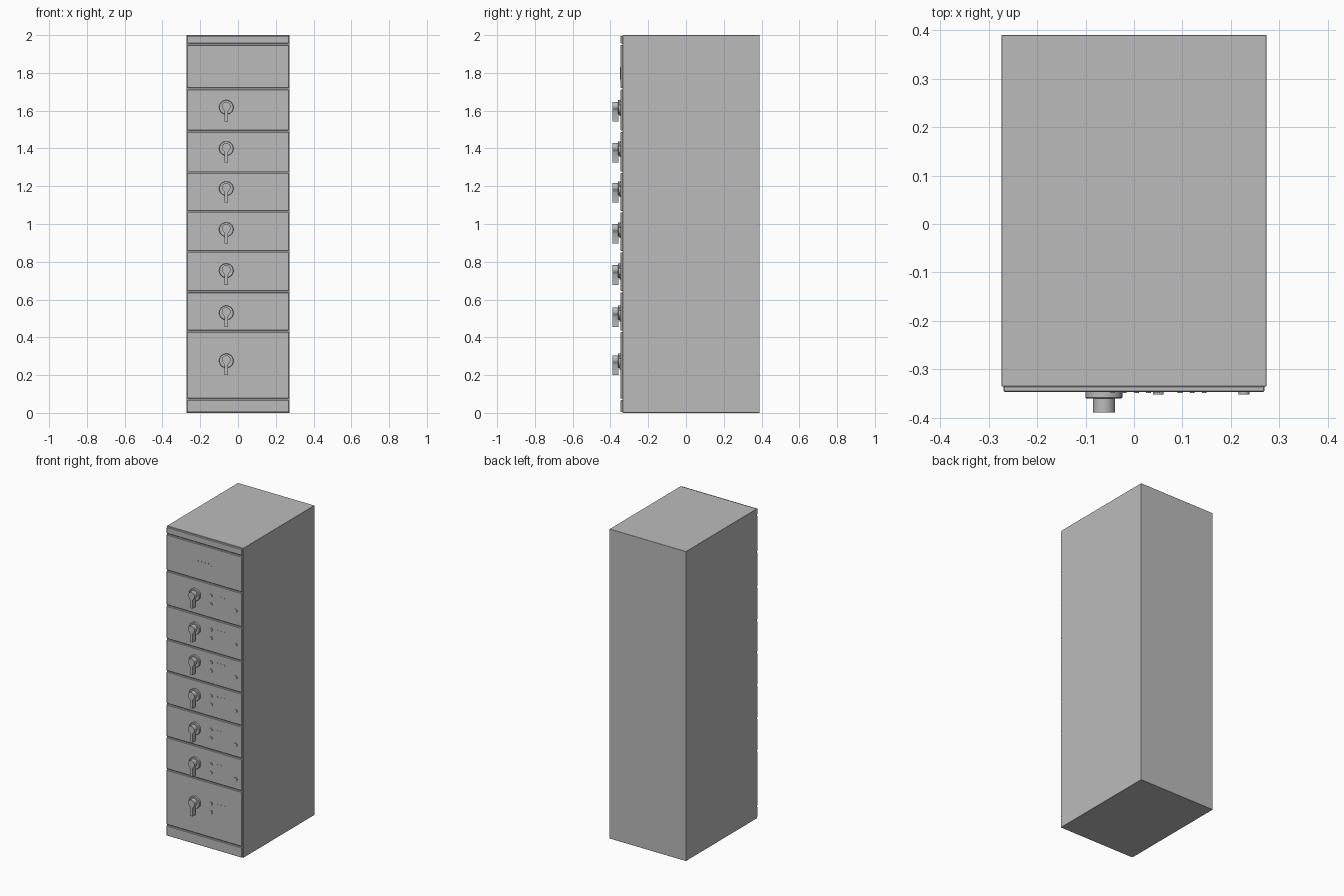
import bpy
import bmesh
import math

cube = bpy.data.objects.get("Cube")
if cube:
    bpy.data.objects.remove(cube, do_unlink=True)

grey = bpy.data.materials.new("cabinet_grey")
grey.use_nodes = True
colour = (0.5, 0.5, 0.5, 1)
grey.diffuse_color = colour
grey.node_tree.nodes["Principled BSDF"].inputs["Base Color"].default_value = colour

FRONT = -0.346      # outer face of the door panels
KNOB_X = -0.062


def finish(name, bm, bevel=0):
    mesh = bpy.data.meshes.new(name)
    bmesh.ops.recalc_face_normals(bm, faces=bm.faces)
    bm.to_mesh(mesh)
    bm.free()
    mesh.materials.append(grey)
    obj = bpy.data.objects.new(name, mesh)
    bpy.context.collection.objects.link(obj)
    if bevel:
        mod = obj.modifiers.new("Bevel", "BEVEL")
        mod.width = bevel
        mod.segments = 1
    return obj


def box(name, x0, x1, y0, y1, z0, z1, bevel=0):
    bm = bmesh.new()
    bmesh.ops.create_cube(bm, size=1)
    for v in bm.verts:
        v.co = (x1 if v.co.x > 0 else x0,
                y1 if v.co.y > 0 else y0,
                z1 if v.co.z > 0 else z0)
    return finish(name, bm, bevel)


def extruded(name, outline, y_back, y_front, bevel=0):
    """Extrude an x-z outline forward."""
    bm = bmesh.new()
    face = bm.faces.new([bm.verts.new((x, y_back, z)) for x, z in outline])
    new = bmesh.ops.extrude_face_region(bm, geom=[face])["geom"]
    for v in new:
        if isinstance(v, bmesh.types.BMVert):
            v.co.y = y_front
    return finish(name, bm, bevel)


def arc(x, z, radius, start, end, steps):
    angles = [math.radians(start + (end - start) * i / steps) for i in range(steps + 1)]
    return [(x + radius * math.cos(a), z + radius * math.sin(a)) for a in angles]


def smooth(obj):
    bpy.ops.object.select_all(action="DESELECT")
    obj.select_set(True)
    bpy.context.view_layer.objects.active = obj
    bpy.ops.object.shade_smooth_by_angle(angle=math.radians(30))


# Cabinet body
box("cabinet_body", -0.273, 0.273, -0.335, 0.39, 0, 2, 0.001)

# Front panels separated by narrow grooves
seams = [0, 0.072, 0.432, 0.642, 0.854, 1.066, 1.273, 1.491, 1.716, 1.952, 2]
for i, (low, high) in enumerate(zip(seams, seams[1:])):
    box(f"front_panel_{i}", -0.269, 0.269, FRONT, -0.334, low + 0.004, high - 0.004, 0.002)

# Rotary handles with indicators on each drawer
for i, z in enumerate([0.276, 0.53, 0.753, 0.971, 1.188, 1.40, 1.618]):
    ring = arc(KNOB_X, z, 0.038, 0, 360, 32)[:-1]
    smooth(extruded(f"handle_base_{i}", ring, FRONT + 0.002, -0.36, 0.002))
    grip = arc(KNOB_X, z + 0.006, 0.023, -50, 230, 20)
    grip += [(KNOB_X - 0.009, z - 0.022), (KNOB_X - 0.009, z - 0.075),
             (KNOB_X + 0.009, z - 0.075), (KNOB_X + 0.009, z - 0.022)]
    smooth(extruded(f"handle_grip_{i}", grip, -0.358, -0.389))
    for j, dz in enumerate((0.02, -0.035)):
        button = arc(0.05, z + dz, 0.011, 0, 360, 16)[:-1]
        smooth(extruded(f"button_{i}_{j}", button, FRONT + 0.002, FRONT - 0.006))
    for j in range(3):
        lamp = arc(0.095 + j * 0.025, z + 0.025, 0.005, 0, 360, 12)[:-1]
        smooth(extruded(f"lamp_{i}_{j}", lamp, FRONT + 0.002, FRONT - 0.002))
    if i:
        lock = arc(0.227, z - 0.03, 0.011, 0, 360, 16)[:-1]
        smooth(extruded(f"lock_{i}", lock, FRONT + 0.002, FRONT - 0.006))

# Top compartment lamps and display bar
for j in range(4):
    lamp = arc(-0.045 + j * 0.025, 1.84, 0.005, 0, 360, 12)[:-1]
    smooth(extruded(f"top_lamp_{j}", lamp, FRONT + 0.002, FRONT - 0.002))
box("display_bar", 0.042, 0.054, FRONT - 0.003, FRONT + 0.002, 1.765, 1.83)
